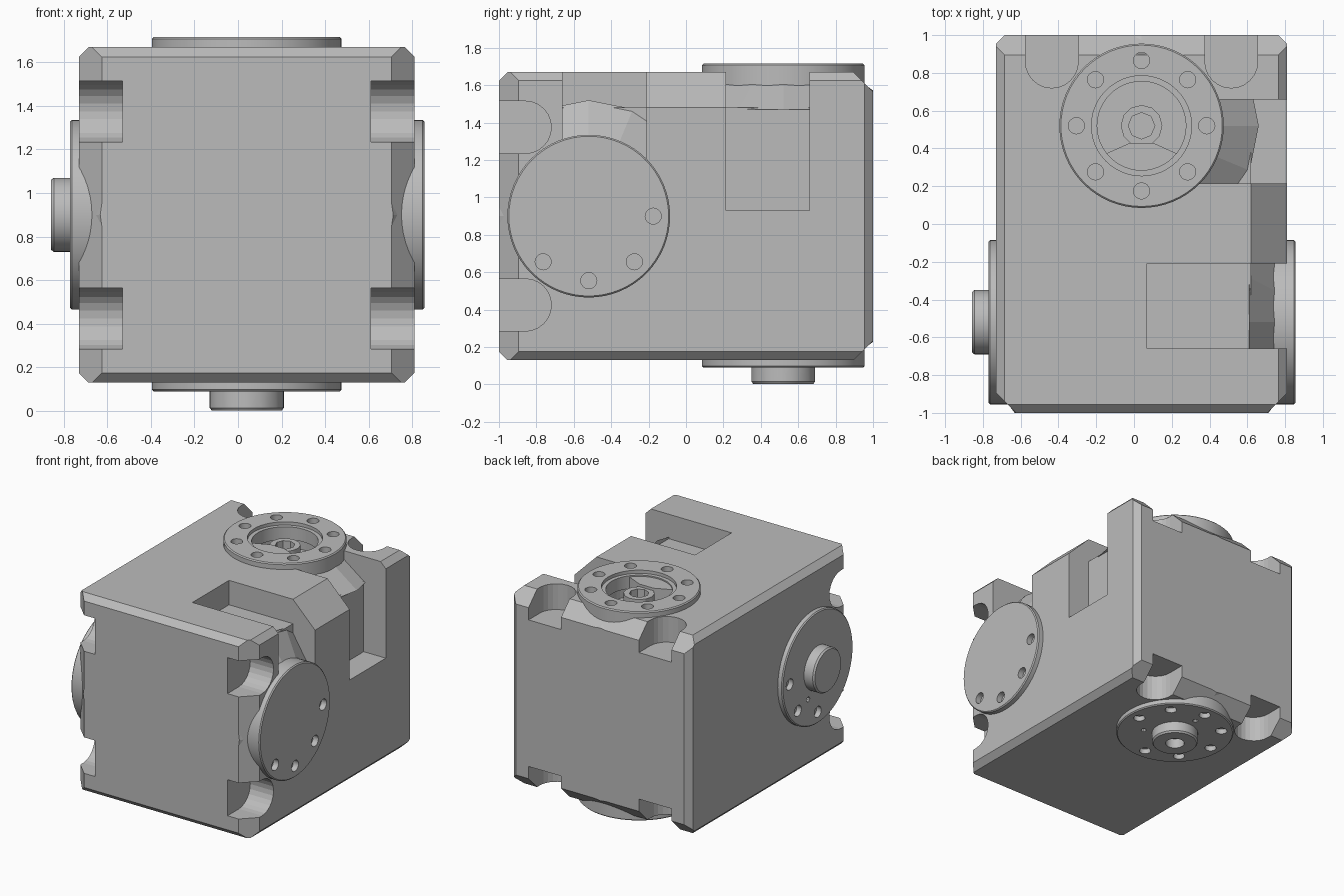
import bpy, bmesh, math
from mathutils import Matrix, Vector

cube = bpy.data.objects.get("Cube")
if cube:
    bpy.data.objects.remove(cube, do_unlink=True)

grey = bpy.data.materials.new("machined_grey")
grey.use_nodes = True
COLOR = (0.5, 0.5, 0.5, 1)
grey.diffuse_color = COLOR
grey.node_tree.nodes["Principled BSDF"].inputs["Base Color"].default_value = COLOR

LO, HI = Vector((-0.73, -1, 0.13)), Vector((0.81, 1, 1.67))
MID = (LO + HI) / 2


def finish(bm, name):
    bmesh.ops.recalc_face_normals(bm, faces=bm.faces)
    mesh = bpy.data.meshes.new(name)
    bm.to_mesh(mesh)
    bm.free()
    mesh.materials.append(grey)
    obj = bpy.data.objects.new(name, mesh)
    bpy.context.collection.objects.link(obj)
    return obj


def box(name, lo, hi):
    lo, hi = Vector(lo), Vector(hi)
    bm = bmesh.new()
    bmesh.ops.create_cube(bm, size=1)
    for v in bm.verts:
        v.co = (lo + hi) / 2 + v.co * (hi - lo)
    return finish(bm, name)


def cone(name, frame, r_low, r_high, low, high, sides=48, x=0, y=0):
    bm = bmesh.new()
    bmesh.ops.create_cone(bm, cap_ends=True, segments=sides, radius1=r_low,
                          radius2=r_high, depth=high - low)
    bm.transform(frame @ Matrix.Translation((x, y, (low + high) / 2)))
    return finish(bm, name)


def prism(name, frame, points, low, high):
    bm = bmesh.new()
    face = bm.faces.new([bm.verts.new((x, y, low)) for x, y in points])
    ext = bmesh.ops.extrude_face_region(bm, geom=[face])["geom"]
    for v in ext:
        if isinstance(v, bmesh.types.BMVert):
            v.co.z = high
    bm.transform(frame)
    return finish(bm, name)


def combine(target, tool, mode="DIFFERENCE"):
    tool.hide_render = True
    mod = target.modifiers.new("cut", "BOOLEAN")
    mod.operation, mod.object, mod.solver = mode, tool, "EXACT"
    bpy.context.view_layer.objects.active = target
    bpy.ops.object.modifier_apply(modifier=mod.name)
    bpy.data.objects.remove(tool, do_unlink=True)


def arc(radius, start, end, steps, cx=0, cy=0):
    return [(cx + radius * math.cos(math.radians(start + (end - start) * i / steps)),
             cy + radius * math.sin(math.radians(start + (end - start) * i / steps)))
            for i in range(steps + 1)]


# Mounting faces: local z points outward, local y points to the nearby edge
def mount(origin, out, edge):
    z, y = Vector(out), Vector(edge)
    m = Matrix((y.cross(z), y, z)).transposed().to_4x4()
    return Matrix.Translation(origin) @ m


RIGHT = mount((HI.x, -0.52, MID.z), (1, 0, 0), (0, -1, 0))
LEFT = mount((LO.x, -0.52, MID.z), (-1, 0, 0), (0, -1, 0))
TOP = mount((MID.x, 0.52, HI.z), (0, 0, 1), (0, 1, 0))
BOTTOM = mount((MID.x, 0.52, LO.z), (0, 0, -1), (0, 1, 0))
MOUNTS = {"right": RIGHT, "left": LEFT, "top": TOP, "bottom": BOTTOM}

# Housing block with chamfered edges, larger beside the flanges
housing = box("housing", LO, HI)
bm = bmesh.new()
bm.from_mesh(housing.data)
for a, b in ((0, 1), (0, 2), (1, 2)):
    for sa in (-1, 1):
        for sb in (-1, 1):
            wide = (a, b, sb) == (0, 1, -1) or (a, b, sa) == (1, 2, 1)
            size = 0.105 if wide else 0.045
            n, p = Vector((0, 0, 0)), MID.copy()
            n[a], n[b] = sa, sb
            p[a] = (HI if sa > 0 else LO)[a] - sa * size
            p[b] = (HI if sb > 0 else LO)[b]
            cut = bmesh.ops.bisect_plane(bm, geom=bm.verts[:] + bm.edges[:] + bm.faces[:],
                                         plane_co=p, plane_no=n, clear_outer=True)
            edges = [e for e in cut["geom_cut"] if isinstance(e, bmesh.types.BMEdge)]
            bmesh.ops.contextual_create(bm, geom=edges)
bmesh.ops.recalc_face_normals(bm, faces=bm.faces)
bm.to_mesh(housing.data)
bm.free()

# Slots that wrap over the top right edge, and the sloped bridge between them
FLOOR_X, FLOOR_Z = HI.x - 0.19, HI.z - 0.19
front_slot, back_slot = (-0.66, -0.21), (0.215, 0.66)
for (y0, y1), x, z in ((front_slot, 0.07, 1.2), (back_slot, 0.3, 0.93)):
    combine(housing, box("slot_cutter", (x, y0, FLOOR_Z), (1, y1, 2)))
    combine(housing, box("slot_cutter", (FLOOR_X, y0, z), (1, y1, 2)))
bridge = Matrix(((1, 0, 0, 0), (0, 0, 1, 0), (0, 1, 0, 0), (0, 0, 0, 1)))
combine(housing, prism("bridge_cutter", bridge,
                       [(FLOOR_X, HI.z), (HI.x, FLOOR_Z), (1, FLOOR_Z), (1, 2), (FLOOR_X, 2)],
                       front_slot[1] - 0.01, back_slot[0] + 0.01))

# Faceted cones that carry the flanges, trimmed to the block
for frame in MOUNTS.values():
    collar = cone("collar", frame, 0.62, 0.435, -0.2, -0.065, 16)
    combine(collar, box("trim", LO, HI), "INTERSECT")
    combine(housing, collar, "UNION")

# Round-ended notches beside each flange
for frame in MOUNTS.values():
    for side in (-1, 1):
        outline = arc(0.14, 180, 360, 12, side * 0.475, 0.34)
        outline += [(side * 0.475 + 0.14, 0.7), (side * 0.475 - 0.14, 0.7)]
        combine(housing, prism("notch_cutter", frame, outline, -0.2, 0.3))

# Sockets in the housing behind the open flanges
for frame in (RIGHT, TOP):
    combine(housing, cone("socket_cutter", frame, 0.25, 0.25, -0.15, 0.3))


def disc(name, frame, height):
    obj = cone(name, frame, 0.435, 0.435, -0.08, height - 0.008, 64)
    combine(obj, cone("rim", frame, 0.435, 0.427, height - 0.008, height, 64), "UNION")
    for i in range(8):
        a = math.radians(45 * i)
        combine(obj, cone("bolt_cutter", frame, 0.043, 0.043, height - 0.05, 0.3, 16,
                          0.345 * math.cos(a), 0.345 * math.sin(a)))
    return obj


# Open flanges with a stepped bore, a wedge web and a centre post
for side in ("right", "top"):
    frame = MOUNTS[side]
    flange = disc(side + "_flange", frame, 0.045)
    combine(flange, cone("bore_cutter", frame, 0.265, 0.265, 0.02, 0.3))
    combine(flange, cone("bore_cutter", frame, 0.235, 0.235, -0.2, 0.3))
    web = [(0.06, -0.09)] + arc(0.24, 322, 218, 12) + [(-0.06, -0.09)]
    prism(side + "_web", frame, web, -0.16, 0.01)
    post = cone(side + "_post", frame, 0.11, 0.11, -0.16, -0.01, 12)
    combine(post, cone("post_cutter", frame, 0.07, 0.07, -0.1, 0.3, 8))

# Closed flanges with a projecting hub
for side in ("left", "bottom"):
    frame = MOUNTS[side]
    flange = disc(side + "_flange", frame, 0.04)
    for i in range(3):
        a = math.radians(90 + 120 * i)
        combine(flange, cone("pin_cutter", frame, 0.02, 0.02, 0.01, 0.3, 10,
                             0.235 * math.cos(a), 0.235 * math.sin(a)))
    hub = cone(side + "_hub", frame, 0.17, 0.17, 0.02, 0.115)
    combine(hub, cone("hub_rim", frame, 0.17, 0.16, 0.115, 0.128), "UNION")
    combine(hub, cone("hub_cutter", frame, 0.07, 0.07, 0.05, 0.3, 16))

# Smooth round walls while keeping hard edges
bpy.ops.object.select_all(action="DESELECT")
for obj in bpy.context.collection.objects:
    if obj.type == "MESH" and obj.name != "housing" and grey.name in obj.data.materials:
        obj.select_set(True)
        bpy.context.view_layer.objects.active = obj
bpy.ops.object.shade_smooth_by_angle(angle=math.radians(30))
